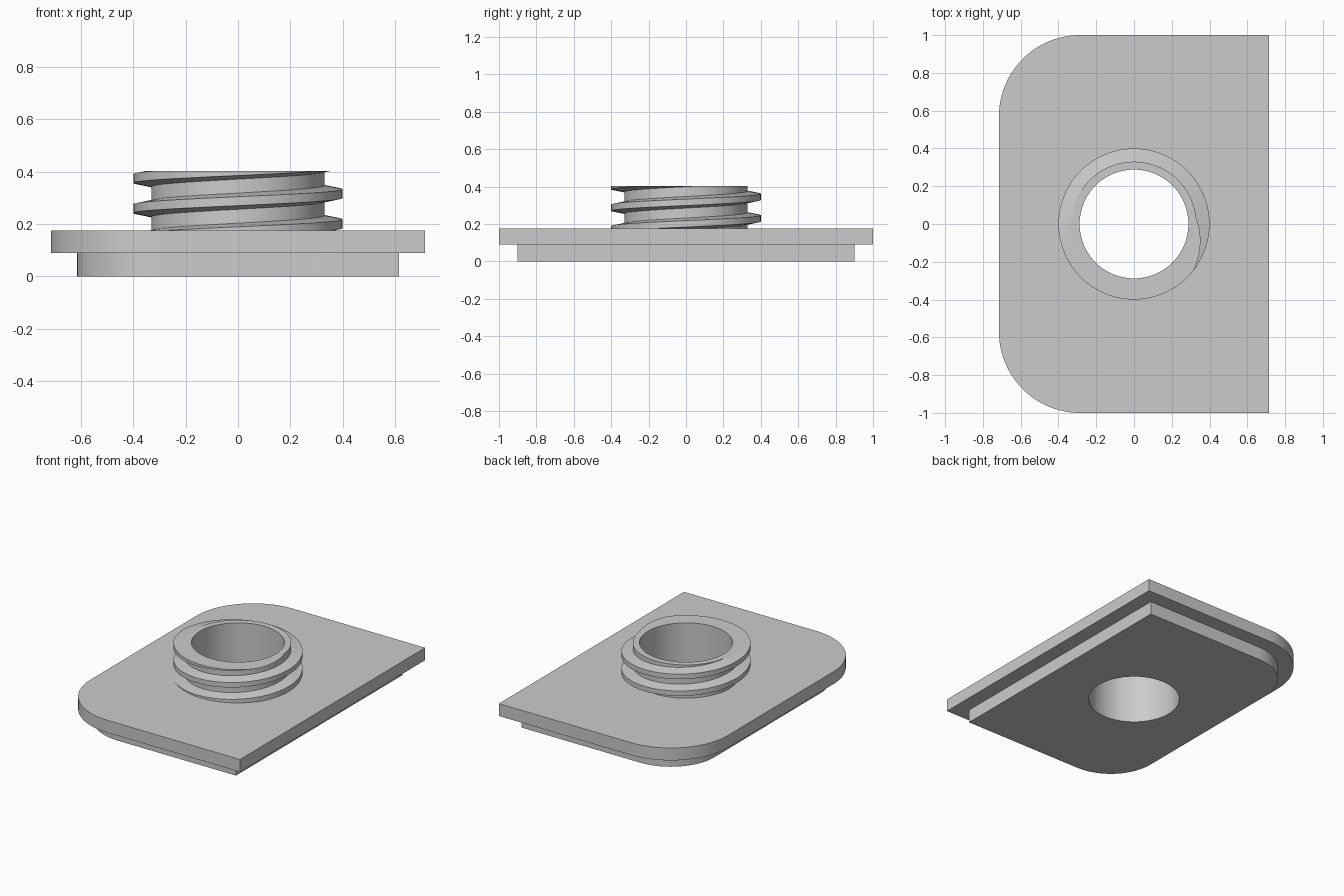
import bpy, bmesh
from math import sin, cos, pi, radians
from mathutils import Vector

cube = bpy.data.objects.get("Cube")
if cube:
    bpy.data.objects.remove(cube, do_unlink=True)

SEG = 96                      # segments per full turn
BORE, NECK, CREST = 0.288, 0.33, 0.4
STEP_TOP, PLATE_TOP, TOP = 0.09, 0.175, 0.402
PITCH = 0.115

grey = bpy.data.materials.new("plain grey")
grey.use_nodes = True
colour = (0.6, 0.6, 0.6, 1)
grey.diffuse_color = colour
grey.node_tree.nodes["Principled BSDF"].inputs["Base Color"].default_value = colour


def finish(name, bm):
    bmesh.ops.recalc_face_normals(bm, faces=bm.faces)
    mesh = bpy.data.meshes.new(name)
    bm.to_mesh(mesh)
    bm.free()
    mesh.materials.append(grey)
    ob = bpy.data.objects.new(name, mesh)
    bpy.context.collection.objects.link(ob)
    bpy.ops.object.select_all(action='DESELECT')
    ob.select_set(True)
    bpy.context.view_layer.objects.active = ob
    bpy.ops.object.shade_smooth_by_angle(angle=radians(25))
    return ob


def circle(r):
    return [(r * cos(2 * pi * i / SEG), r * sin(2 * pi * i / SEG)) for i in range(SEG)]


def rounded_outline(hx, hy, r):
    """Rectangle with both corners on the -x side rounded."""
    n = SEG // 4
    pts = [(hx, -hy), (hx, hy)]
    for cy, start in ((hy - r, pi / 2), (r - hy, pi)):
        for i in range(n + 1):
            a = start + pi / 2 * i / n
            pts.append((r - hx + r * cos(a), cy + r * sin(a)))
    return pts


def bored_slab(name, outline, z0, z1):
    """Extrude an outline from z0 to z1 with the bore through it."""
    bm = bmesh.new()
    edges = []
    for loop in (outline, circle(BORE)):
        vs = [bm.verts.new((x, y, z0)) for x, y in loop]
        edges += [bm.edges.new((vs[i - 1], vs[i])) for i in range(len(vs))]
    bmesh.ops.triangle_fill(bm, edges=edges, use_beauty=True, normal=(0, 0, 1))
    new = bmesh.ops.extrude_face_region(bm, geom=bm.faces[:])["geom"]
    bmesh.ops.translate(bm, vec=(0, 0, z1 - z0),
                        verts=[g for g in new if isinstance(g, bmesh.types.BMVert)])
    return finish(name, bm)


# Stepped base and threaded neck core
bored_slab("lower_step", rounded_outline(0.615, 0.9, 0.33), 0, STEP_TOP)
bored_slab("flange_plate", rounded_outline(0.715, 1.0, 0.43), STEP_TOP, PLATE_TOP)
bored_slab("neck_tube", circle(NECK), PLATE_TOP, TOP)

# Right-handed trapezoid thread, swept then trimmed flush at both ends
section = [(NECK, -0.031), (CREST, -0.017), (CREST, 0.017), (NECK, 0.031)]
bm = bmesh.new()
rings = []
for i in range(-SEG * 5 // 8, SEG * 2 + 6):
    a = 2 * pi * i / SEG
    zc = 0.201 + PITCH * i / SEG
    rings.append([bm.verts.new((r * cos(a), r * sin(a), zc + dz)) for r, dz in section])
for p, q in zip(rings, rings[1:]):
    for k in range(4):
        bm.faces.new((p[k - 1], p[k], q[k], q[k - 1]))
bm.faces.new(rings[0])
bm.faces.new(rings[-1])
bmesh.ops.recalc_face_normals(bm, faces=bm.faces)
for z, up in ((PLATE_TOP, -1), (TOP, 1)):
    cut = bmesh.ops.bisect_plane(bm, geom=bm.verts[:] + bm.edges[:] + bm.faces[:], dist=1e-6,
                                 plane_co=Vector((0, 0, z)), plane_no=Vector((0, 0, up)),
                                 clear_outer=True)["geom_cut"]
    rim = [g for g in cut if isinstance(g, bmesh.types.BMEdge)]
    bmesh.ops.triangle_fill(bm, edges=rim, use_beauty=True, normal=(0, 0, up))
finish("screw_thread", bm)
